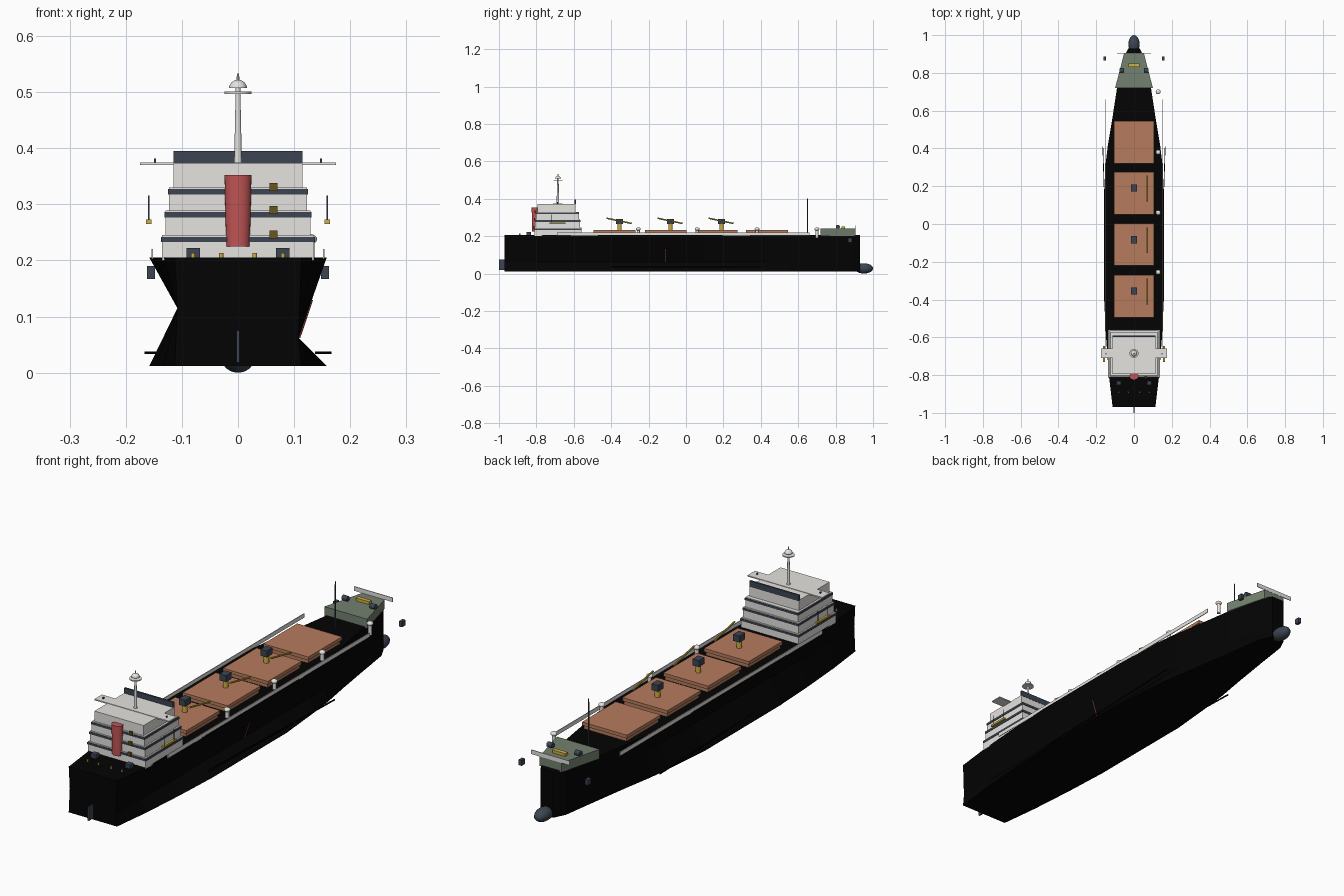
import bpy, bmesh, math
from mathutils import Vector

if "Cube" in bpy.data.objects:
    bpy.data.objects.remove(bpy.data.objects["Cube"])


def mat(name, r, g, b):
    m = bpy.data.materials.new(name)
    m.diffuse_color = (r, g, b, 1)
    m.use_nodes = True
    m.node_tree.nodes["Principled BSDF"].inputs["Base Color"].default_value = m.diffuse_color
    return m


BLACK = mat("hull black", .001, .001, .001)
SLATE = mat("slate", .045, .06, .085)
WHITE = mat("off white", .78, .77, .74)
BROWN = mat("hatch brown", .47, .20, .11)
GREEN = mat("deck green", .17, .22, .16)
RED = mat("funnel red", .53, .09, .09)
YELLOW = mat("yellow", .62, .43, .05)
OLIVE = mat("olive", .13, .095, .01)


def finish(name, bm, m, smooth=False):
    bmesh.ops.recalc_face_normals(bm, faces=bm.faces)
    me = bpy.data.meshes.new(name)
    bm.to_mesh(me)
    bm.free()
    me.materials.append(m)
    o = bpy.data.objects.new(name, me)
    bpy.context.collection.objects.link(o)
    if smooth:
        bpy.context.view_layer.objects.active = o
        o.select_set(True)
        bpy.ops.object.shade_smooth_by_angle(angle=math.radians(40))
        o.select_set(False)
    return o


def box(name, m, x0, x1, y0, y1, z0, z1):
    bm = bmesh.new()
    for v in bmesh.ops.create_cube(bm, size=1)["verts"]:
        v.co = ((x0 + x1) / 2 + v.co.x * (x1 - x0), (y0 + y1) / 2 + v.co.y * (y1 - y0),
                (z0 + z1) / 2 + v.co.z * (z1 - z0))
    return finish(name, bm, m)


def prism(name, m, plan, z0, z1):
    bm = bmesh.new()
    lo = [bm.verts.new((x, y, z0)) for x, y in plan]
    hi = [bm.verts.new((x, y, z1)) for x, y in plan]
    bm.faces.new(lo)
    bm.faces.new(hi)
    for i in range(len(plan)):
        j = (i + 1) % len(plan)
        bm.faces.new((lo[i], lo[j], hi[j], hi[i]))
    return finish(name, bm, m)


def rod(name, m, a, b, r1, r2=None, n=16, sy=1):
    a, b = Vector(a), Vector(b)
    bm = bmesh.new()
    bmesh.ops.create_cone(bm, cap_ends=True, segments=n, radius1=r1,
                          radius2=r1 if r2 is None else r2, depth=(b - a).length)
    bmesh.ops.scale(bm, vec=(1, sy, 1), verts=bm.verts)
    q = (b - a).to_track_quat('Z', 'Y') if abs((b - a).normalized().z) < .999 else None
    for v in bm.verts:
        v.co = (q @ v.co if q else v.co) + (a + b) / 2
    return finish(name, bm, m, True)


def ball(name, m, c, r, half=False):
    bm = bmesh.new()
    bmesh.ops.create_uvsphere(bm, u_segments=20, v_segments=12, radius=1)
    for v in bm.verts:
        z = max(v.co.z, 0) if half else v.co.z
        v.co = (c[0] + v.co.x * r[0], c[1] + v.co.y * r[1], c[2] + z * r[2])
    return finish(name, bm, m, True)


# Hull: stations (y, half width), with a pinched waist between deck and bottom
STATIONS = [(-.97, .113), (-.8, .133), (-.6, .148), (-.4, .158), (.1, .158), (.32, .15),
            (.42, .138), (.55, .116), (.72, .09), (.88, .055), (.93, .03)]
bm = bmesh.new()
rings = []
for y, w in STATIONS:
    wb = w - .012 if .3 < y < .8 else w
    k = min(w, .108)
    pts = [(-w, .205), (-k, .115), (-wb, .012), (wb, .012), (k, .062), (w, .205)]
    rings.append([bm.verts.new((x, y, z)) for x, z in pts])
for a, b in zip(rings, rings[1:]):
    for i in range(6):
        j = (i + 1) % 6
        bm.faces.new((a[i], a[j], b[j], b[i]))
bm.faces.new(rings[0])
bm.faces.new(rings[-1])
finish("hull", bm, BLACK)

# Underwater fittings
ball("bulbous_bow", SLATE, (0, .951, .0275), (.03, .049, .0275))
box("rudder", SLATE, -.003, .003, -1, -.965, .018, .075)
for s, n in ((-1, "left"), (1, "right")):
    keel = [(s * .137, -.4), (s * .141, -.4), (s * .167, .41), (s * .163, .41)]
    prism(n + "_bilge_keel", BLACK, keel, .033, .038)
    box(n + "_anchor", SLATE, s * .155 - .007, s * .155 + .007, .865, .887, .167, .19)
rod("hull_mark", RED, (.109, -.11, .062), (.132, -.11, .13), .002, None, 8)

# Forecastle
prism("forecastle", GREEN, [(-.1, .72), (.1, .72), (.052, .905), (-.052, .905)], .2, .24)
box("windlass", YELLOW, -.03, .03, .832, .85, .24, .252)
for s in (-1, 1):
    rod("mooring_winch", SLATE, (s * .065 - .012, .812, .25), (s * .065 + .012, .812, .25), .011)
box("bow_rail", WHITE, -.09, .09, .903, .906, .24, .258)
rod("fore_mast", SLATE, (0, .65, .2), (0, .65, .4), .003, .002, 10)

# Cargo hatches
for y0, y1 in ((.32, .545), (.05, .275), (-.22, .002), (-.495, -.27)):
    box("hatch_coaming", BROWN, -.1, .1, y0 + .005, y1 - .005, .2, .222)
    box("hatch_cover", BROWN, -.105, .105, y0, y1, .22, .234)

# Deck cranes
for y in (.19, -.083, -.355):
    rod("crane_pedestal", YELLOW, (0, y, .23), (0, y, .27), .011)
    box("crane_house", SLATE, -.015, .015, y - .019, y + .019, .265, .292)
    rod("crane_boom", YELLOW, (.07, y - .07, .296), (.07, y + .065, .268), .004, .004, 8)

# Deck vents
for y in (.7, .38, .06, -.255):
    rod("vent_pipe", WHITE, (.128, y, .19), (.128, y, .236), .008)
    ball("vent_cap", WHITE, (.128, y, .238), (.013, .013, .009))

# Side bulwark rails
for s in (-1, 1):
    box("side_rail", WHITE, s * .153 - .0015, s * .153 + .0015, -.69, .66, .203, .22)

# Deckhouse tiers, window bands and stairs
TIERS = [(.135, -.81, -.56, .2, .245), (.129, -.806, -.566, .245, .289),
         (.123, -.802, -.573, .289, .33), (.115, -.795, -.59, .33, .373)]
for i, (w, y0, y1, z0, z1) in enumerate(TIERS):
    box("deckhouse_tier", WHITE, -w, w, y0, y1, z0, z1)
    if i < 3:
        e = .002
        box("window_band", SLATE, -w - e, w + e, y0 - e, y1 + e, z1 - .012, z1 - .003)
        box("stair", OLIVE, .056, .07, y0 - .008, y0, z1 - .006, z1 + .008)
box("bridge_windows", SLATE, -.115, .115, -.597, -.589, .37, .395)
box("bridge_wings", WHITE, -.175, .175, -.71, -.66, .37, .375)

# Lifeboats and wing lamps
for s in (-1, 1):
    x = s * .159
    box("lifeboat", YELLOW, x - .005, x + .005, -.73, -.645, .265, .273)
    for y in (-.72, -.655):
        box("boat_fall", SLATE, x - .001, x + .001, y - .001, y + .001, .27, .316)
    box("wing_lamp", SLATE, s * .148 - .002, s * .148 + .002, -.69, -.684, .374, .382)

# Funnel
rod("funnel", RED, (0, -.806, .225), (0, -.806, .352), .021, .024, 24, .8)

# Radar mast
rod("radar_mast", WHITE, (0, -.685, .37), (0, -.685, .51), .007, .004)
rod("mast_platform", WHITE, (0, -.685, .497), (0, -.685, .501), .024, None, 24)
ball("radar_dome", WHITE, (0, -.685, .507), (.016, .016, .015), True)
rod("mast_tip", WHITE, (0, -.685, .51), (0, -.685, .533), .003, .002, 8)

# Stern deck gear
for s in (-1, 1):
    box("stern_winch", SLATE, s * .08 - .012, s * .08 + .012, -.853, -.83, .2, .222)
    for x in (.03, .08):
        rod("bollard", YELLOW, (s * x, -.89, .2), (s * x, -.89, .213), .004, None, 10)
